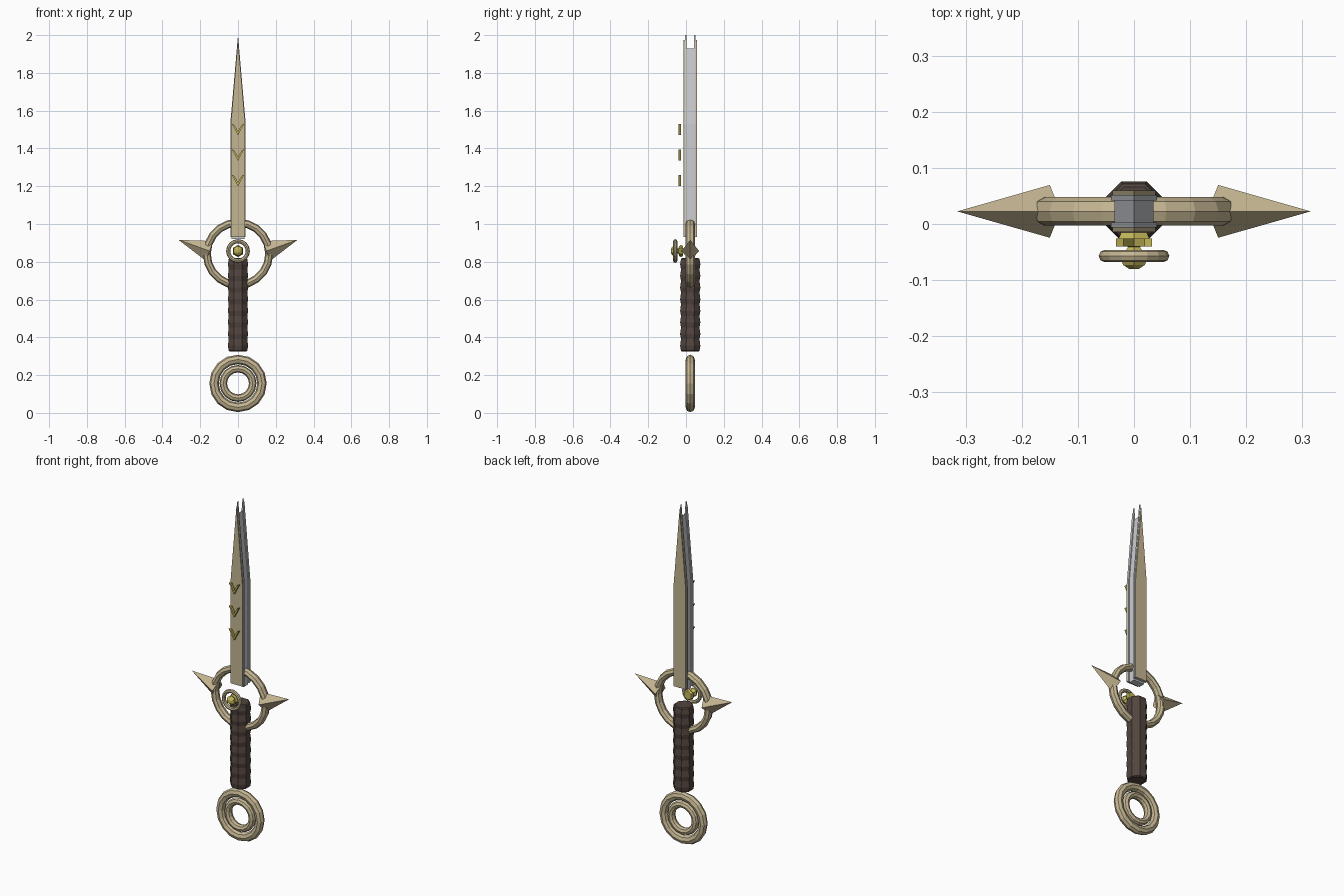
import bpy, bmesh, math
from mathutils import Vector

if "Cube" in bpy.data.objects:
    bpy.data.objects.remove(bpy.data.objects["Cube"])

CY = 0.0225  # depth of the dagger's mid-plane


def mat(name, c):
    m = bpy.data.materials.new(name)
    m.diffuse_color = (*c, 1)
    m.use_nodes = True
    m.node_tree.nodes["Principled BSDF"].inputs["Base Color"].default_value = m.diffuse_color
    return m


GOLD = mat("pale_gold", (0.56, 0.47, 0.29))
BRASS = mat("brass", (0.55, 0.47, 0.10))
STEEL = mat("steel", (0.60, 0.61, 0.64))
LEATHER = mat("leather", (0.085, 0.06, 0.05))


def finish(name, bm, m):
    bmesh.ops.recalc_face_normals(bm, faces=bm.faces)
    me = bpy.data.meshes.new(name)
    bm.to_mesh(me)
    bm.free()
    me.materials.append(m)
    ob = bpy.data.objects.new(name, me)
    bpy.context.collection.objects.link(ob)
    return ob


def prism(name, pts, y0, y1, m):
    """Extrude an x/z outline from y0 to y1."""
    bm = bmesh.new()
    a = [bm.verts.new((x, y0, z)) for x, z in pts]
    b = [bm.verts.new((x, y1, z)) for x, z in pts]
    bm.faces.new(a)
    bm.faces.new(b)
    n = len(pts)
    for i in range(n):
        j = (i + 1) % n
        bm.faces.new((a[i], a[j], b[j], b[i]))
    return finish(name, bm, m)


def lathe(name, prof, sides, m, loc, axis="Z", turn=0.5):
    """Spin (radius, height) points around z or y."""
    bm = bmesh.new()
    rings = []
    for r, h in prof:
        ring = []
        for k in range(sides):
            t = (k + turn) * math.tau / sides
            c, s = r * math.cos(t), r * math.sin(t)
            p = (c, s, h) if axis == "Z" else (c, h, s)
            ring.append(bm.verts.new(Vector(p) + Vector(loc)))
        rings.append(ring)
    for a, b in zip(rings, rings[1:]):
        for k in range(sides):
            j = (k + 1) % sides
            bm.faces.new((a[k], a[j], b[j], b[k]))
    bm.faces.new(rings[0])
    bm.faces.new(rings[-1])
    return finish(name, bm, m)


def hoop(name, z, major, minor, depth, seg, m, y=CY):
    """Faceted ring facing the front; depth is its half thickness in y."""
    bpy.ops.mesh.primitive_torus_add(major_segments=seg, minor_segments=8,
                                     major_radius=major, minor_radius=minor)
    ob = bpy.context.object
    ob.name = name
    for v in ob.data.vertices:
        x, yy, h = v.co
        v.co = (x, h * depth / minor, yy)
    ob.data.flip_normals()
    ob.location = (0, y, z)
    ob.data.materials.append(m)
    return ob


def blade_outline(w, bottom, shoulder, tip):
    return [(-w, bottom), (w, bottom), (w, shoulder), (0, tip), (-w, shoulder)]


# Blade: narrow core, wider steel edges and gold facings on both sides
prism("blade_core", blade_outline(0.035, 0.92, 1.53, 1.93), 0.003, 0.042, STEEL)
for side, s in (("front", -1), ("back", 1)):
    for part, w, tip, d0, d1, m in (("edge", 0.041, 2.0, 0.0195, 0.029, STEEL),
                                    ("facing", 0.038, 1.975, 0.029, 0.037, GOLD)):
        y0, y1 = sorted((CY + s * d0, CY + s * d1))
        prism(f"blade_{part}_{side}", blade_outline(w, 0.93, 1.53, tip), y0, y1, m)

# Three chevrons floating on the front face
for i in range(3):
    z = 1.20 + 0.135 * i
    prism(f"chevron_{i + 1}", [(0, z), (0.032, z + 0.06), (0.019, z + 0.055),
                               (0, z + 0.02), (-0.019, z + 0.055), (-0.032, z + 0.06)],
          -0.04, -0.026, BRASS)

# Handle with a rippled wrap
prof = [(0.047, 0.325)]
bumps, z0, step = 8, 0.325, 0.0615
for i in range(bumps):
    z = z0 + i * step
    prof += [(0.053, z + 0.004), (0.058, z + step * 0.5)]
prof += [(0.053, 0.815), (0.047, 0.82)]
lathe("handle", prof, 8, LEATHER, (0, CY, 0))

# Guard ring and the two four-sided spikes
hoop("guard_ring", 0.842, 0.165, 0.021, 0.0255, 20, GOLD)
for side, s in (("left", -1), ("right", 1)):
    base = Vector((s * 0.150, CY, 0.857))
    tip = Vector((s * 0.315, CY, 0.916))
    d = (tip - base).normalized()
    up = Vector((-d.z * s, 0, d.x * s))
    bm = bmesh.new()
    corners = [bm.verts.new(base + o) for o in (up * 0.056, Vector((0, 0.047, 0)),
                                               up * -0.056, Vector((0, -0.047, 0)))]
    t = bm.verts.new(tip)
    notch = bm.verts.new(base + d * 0.015)
    for k in range(4):
        a, b = corners[k], corners[(k + 1) % 4]
        bm.faces.new((a, b, t))
        bm.faces.new((b, a, notch))
    finish(f"guard_spike_{side}", bm, GOLD)

# Front boss: small ring around a faceted stud
hoop("boss_ring", 0.857, 0.052, 0.011, 0.011, 16, GOLD, y=-0.057)
lathe("boss_stud", [(0.026, -0.015), (0.032, -0.026), (0.026, -0.036), (0.012, -0.041),
                    (0.028, -0.062), (0.022, -0.073), (0.010, -0.080)],
      6, BRASS, (0, 0, 0.857), axis="Y")

# Pommel: two concentric rings
hoop("pommel_outer_ring", 0.156, 0.127, 0.025, 0.024, 16, GOLD)
hoop("pommel_inner_ring", 0.156, 0.078, 0.020, 0.022, 16, GOLD)
